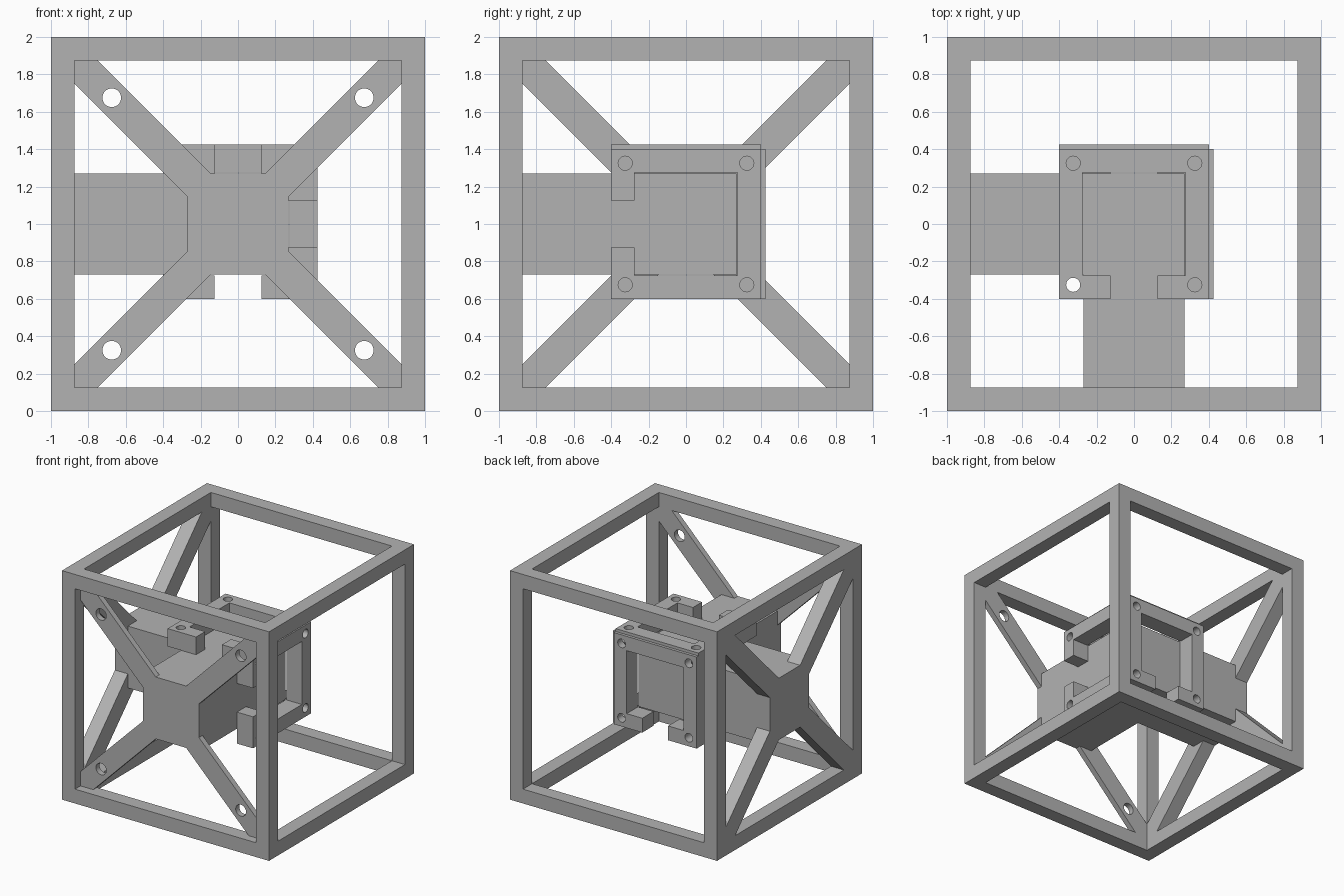
import bpy, bmesh
from mathutils import Matrix, Vector

cube = bpy.data.objects.get("Cube")
if cube:
    bpy.data.objects.remove(cube)

grey = bpy.data.materials.new("plain_grey")
grey.use_nodes = True
grey.diffuse_color = (0.45, 0.45, 0.45, 1)
grey.node_tree.nodes["Principled BSDF"].inputs["Base Color"].default_value = (0.45, 0.45, 0.45, 1)

# Plate directions: columns are the plate's width, notch axis and outward normal
X, Y, Z = Vector((1, 0, 0)), Vector((0, 1, 0)), Vector((0, 0, 1))


def basis(u, v, n):
    return Matrix((u, v, n)).transposed().to_4x4()


TOP, SIDE, BACK = basis(X, Y, Z), basis(Z, Y, X), basis(X, Z, Y)


def make(name, bm, matrix=None):
    if matrix:
        bm.transform(matrix)
    bmesh.ops.recalc_face_normals(bm, faces=bm.faces)
    mesh = bpy.data.meshes.new(name)
    bm.to_mesh(mesh)
    bm.free()
    mesh.materials.append(grey)
    obj = bpy.data.objects.new(name, mesh)
    obj.location.z = 1          # parts are modelled around the cube's centre
    bpy.context.collection.objects.link(obj)
    return obj


def box(name, lo, hi, matrix=None):
    lo, hi = Vector(lo), Vector(hi)
    bm = bmesh.new()
    bmesh.ops.create_cube(bm, size=1)
    for v in bm.verts:
        v.co = (lo + hi) / 2 + v.co * (hi - lo)
    return make(name, bm, matrix)


def pin(u, v, n0, n1, radius, matrix):
    bm = bmesh.new()
    bmesh.ops.create_cone(bm, cap_ends=True, segments=32, radius1=radius, radius2=radius,
                          depth=n1 - n0, matrix=Matrix.Translation((u, v, (n0 + n1) / 2)))
    return make("hole_cutter", bm, matrix)


def combine(obj, tools, operation):
    """Apply booleans in turn and delete the tool objects."""
    for tool in tools:
        tool.hide_render = True
        mod = obj.modifiers.new("cut", "BOOLEAN")
        mod.operation, mod.object, mod.solver = operation, tool, "EXACT"
    bpy.context.view_layer.update()
    deps = bpy.context.evaluated_depsgraph_get()
    mesh = bpy.data.meshes.new_from_object(obj.evaluated_get(deps))
    obj.modifiers.clear()
    obj.data = mesh
    for tool in tools:
        bpy.data.objects.remove(tool)


def corners(distance):
    return [(a * distance, b * distance) for a in (-1, 1) for b in (-1, 1)]


# Open cube frame
INNER = 0.875
frame = box("cube_frame", (-1, -1, -1), (1, 1, 1))
combine(frame, [box("opening", (-INNER, -INNER, -1.2), (INNER, INNER, 1.2), m)
                for m in (TOP, SIDE, BACK)], "DIFFERENCE")

# Cross braces with a wide octagonal hub
HUB, NECK = 0.27, 0.147
QUARTER = [(HUB, NECK), (INNER, 0.75), (INNER, INNER), (0.75, INNER), (NECK, HUB)]


def brace(name, n0, n1, matrix):
    outline = []
    for su, sv in ((1, 1), (-1, 1), (-1, -1), (1, -1)):
        part = [(u * su, v * sv) for u, v in QUARTER]
        outline += part if su * sv > 0 else part[::-1]
    bm = bmesh.new()
    face = bm.faces.new([bm.verts.new((u, v, n0)) for u, v in outline])
    out = bmesh.ops.extrude_face_region(bm, geom=[face])
    bmesh.ops.translate(bm, vec=(0, 0, n1 - n0),
                        verts=[g for g in out["geom"] if isinstance(g, bmesh.types.BMVert)])
    return make(name, bm, matrix)


front_brace = brace("front_brace", -0.925, -INNER, BACK)
combine(front_brace, [pin(u, v, -1, -0.8, 0.05, BACK) for u, v in corners(0.675)], "DIFFERENCE")
brace("right_brace", -1, -INNER, SIDE)

# Square beams from both braces, meeting in a central block
body = box("front_beam", (-HUB, -0.9, -HUB), (HUB, HUB, HUB))
combine(body, [box("right_beam", (-0.95, -HUB, -HUB), (0, HUB, HUB))], "UNION")
body.name = "corner_beams"

# Three mounting plates around the central block
PLATE, OUTER, WINDOW = 0.4, 0.425, 0.275
slabs = [box("mounting_plates", (-PLATE, -PLATE, HUB), (PLATE, PLATE, OUTER), m)
         for m in (TOP, SIDE, BACK)]
plates = slabs[0]
combine(plates, slabs[1:], "UNION")

# Window, notch and screw holes of each plate
cutters = []
for m in (TOP, SIDE, BACK):
    cutters.append(box("window", (-WINDOW, -WINDOW, 0.265), (WINDOW, WINDOW, 0.5), m))
    cutters.append(box("notch", (-0.125, -0.5, 0.26), (0.125, -0.25, 0.52), m))
    cutters += [pin(u, v, 0.262, 0.5, 0.0375, m) for u, v in corners(0.325)]
combine(plates, cutters, "DIFFERENCE")
